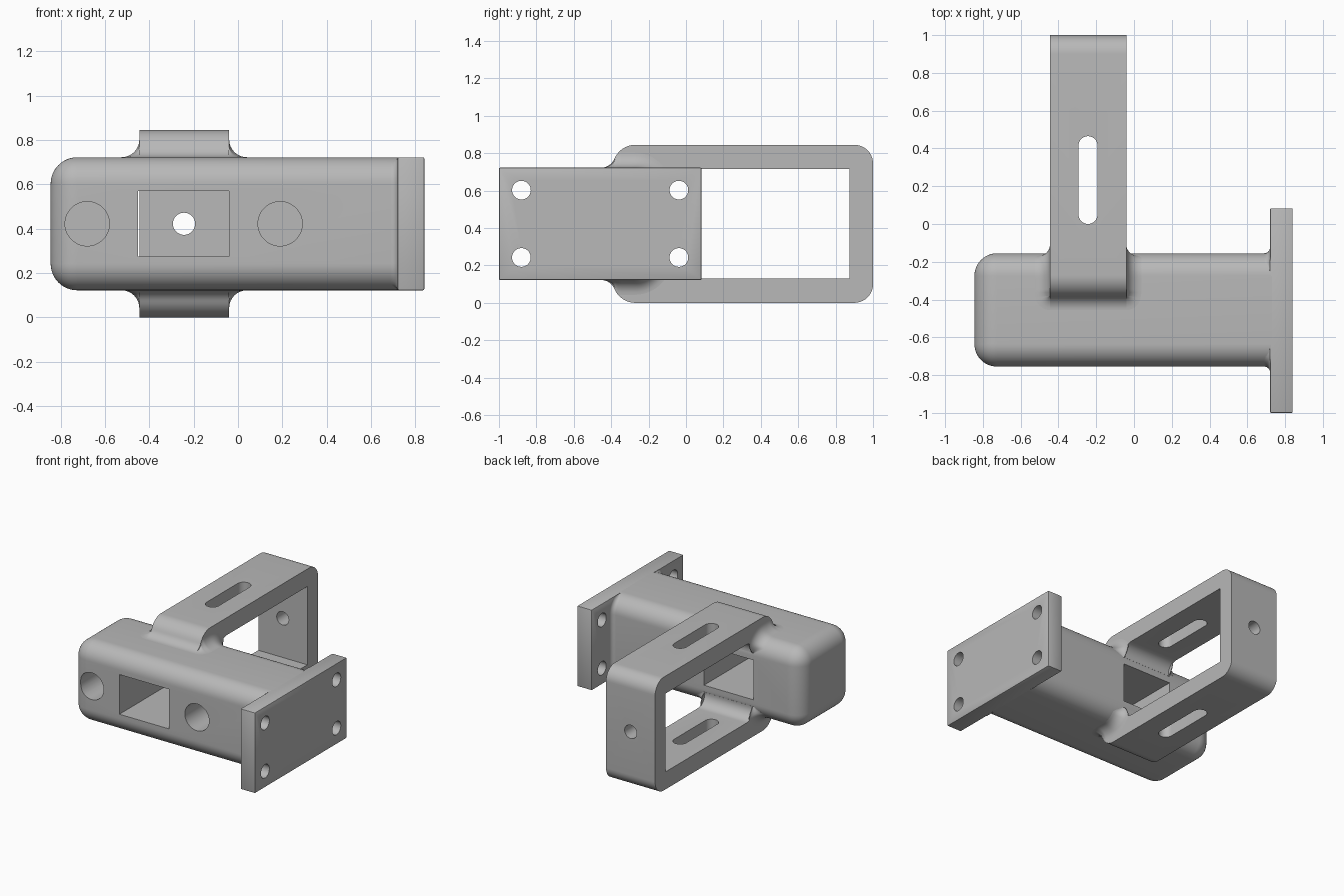
import bpy, bmesh, math
from mathutils import Vector
from math import sin, cos, radians, sqrt

cube = bpy.data.objects.get("Cube")
if cube:
    bpy.data.objects.remove(cube, do_unlink=True)

MID = 0.4225        # height of the mirror plane
ARM_X = -0.2425     # centre line of the bracket
BODY_Y = -0.455     # centre line of the body

grey = bpy.data.materials.new("plain grey")
grey.use_nodes = True
grey.diffuse_color = (0.48, 0.48, 0.48, 1)
grey.node_tree.nodes["Principled BSDF"].inputs["Base Color"].default_value = (0.48, 0.48, 0.48, 1)


def finish(name, bm):
    bmesh.ops.recalc_face_normals(bm, faces=bm.faces)
    mesh = bpy.data.meshes.new(name)
    bm.to_mesh(mesh)
    bm.free()
    mesh.materials.append(grey)
    ob = bpy.data.objects.new(name, mesh)
    bpy.context.collection.objects.link(ob)
    return ob


def arc(cx, cy, r, start, end, n=10):
    angles = [radians(start + (end - start) * i / n) for i in range(n + 1)]
    return [(cx + r * cos(a), cy + r * sin(a)) for a in angles]


def prism(name, pts, axis, lo, hi):
    """Extrude a 2D outline along an axis."""
    def put(u, v, w):
        return {"x": (w, u, v), "y": (u, w, v), "z": (u, v, w)}[axis]
    bm = bmesh.new()
    rings = [[bm.verts.new(put(u, v, w)) for u, v in pts] for w in (lo, hi)]
    for ring in rings:
        bm.faces.new(ring)
    for i in range(len(pts)):
        j = (i + 1) % len(pts)
        bm.faces.new((rings[0][i], rings[0][j], rings[1][j], rings[1][i]))
    return finish(name, bm)


def box(name, lo, hi, radius, segments, keep=lambda e: True):
    """Box with the chosen edges rounded."""
    bm = bmesh.new()
    bmesh.ops.create_cube(bm, size=1)
    for v in bm.verts:
        v.co = [lo[i] if v.co[i] < 0 else hi[i] for i in range(3)]
    bmesh.ops.bevel(bm, geom=[e for e in bm.edges if keep(e)], offset=radius,
                    segments=segments, profile=0.5, affect='EDGES')
    return finish(name, bm)


def cut(ob, cutters):
    for c in cutters:
        mod = ob.modifiers.new("cut", 'BOOLEAN')
        mod.operation, mod.solver, mod.object = 'DIFFERENCE', 'EXACT', c
    graph = bpy.context.evaluated_depsgraph_get()
    mesh = bpy.data.meshes.new_from_object(ob.evaluated_get(graph))
    ob.modifiers.clear()
    ob.data = mesh
    for c in cutters:
        bpy.data.objects.remove(c, do_unlink=True)


def fillet(name, frames, place):
    """Sweep a concave fillet section along frames (point, outward, normal, width, height)."""
    bm = bmesh.new()
    rings = []
    for p, d, n, w, h in frames:
        section = [(-0.005, -0.015), (w, -0.015)]
        for i in range(9):
            a = radians(90 * i / 8)
            section.append((w * (1 - sin(a)), h * (1 - cos(a))))
        section.append((-0.005, h))
        rings.append([bm.verts.new(place(Vector(p) + u * Vector(d) + v * Vector(n)))
                      for u, v in section])
    count = len(rings[0])
    for a, b in zip(rings, rings[1:]):
        for i in range(count):
            j = (i + 1) % count
            bm.faces.new((a[i], a[j], b[j], b[i]))
    bm.faces.new(rings[0])
    bm.faces.new(rings[-1])
    return finish(name, bm)


# Body: rounded block with a window through it and two blind holes
body = box("body", (-0.845, BODY_Y - 0.3, MID - 0.3), (0.73, BODY_Y + 0.3, MID + 0.3),
           0.12, 12, lambda e: not all(v.co.x > 0.7 for v in e.verts))
window = [(-0.45, MID - 0.148), (-0.04, MID - 0.148), (-0.04, MID + 0.148), (-0.45, MID + 0.148)]
cut(body, [prism("window_cutter", window, "y", -1, 0)] +
    [prism("hole_cutter", arc(x, MID, 0.1, 0, 352.5, 47), "y", -1, -0.355)
     for x in (-0.68, 0.19)])

# Mounting plate with four holes
plate = box("mounting_plate", (0.72, -1, MID - 0.3), (0.84, 0.083, MID + 0.3), 0.006, 2)
cut(plate, [prism("bolt_cutter", arc(y, MID + z, 0.05, 0, 350, 35), "x", 0.5, 1)
            for y in (-0.88, -0.038) for z in (-0.18, 0.18)])

# Loop bracket: upper half outline, mirrored downwards
lift = sqrt(0.2025 ** 2 - 0.08 ** 2)
lean = math.degrees(math.atan2(0.08, lift))
upper = [(0.875, 0.292)] + arc(-0.077, 0.212, 0.08, 90, 188.6)
upper += [(-0.17, 0.2), (-0.3, 0.2), (-0.3, 0.29), (-0.27 - lift, 0.29)]
upper += arc(-0.27 - lift, 0.38, 0.08, -90, -lean)
upper += arc(-0.27, 0.3, 0.1225, 180 - lean, 90)[1:]
upper += arc(0.9, 0.3225, 0.1, 90, 0)
outline = [(y, MID + z) for y, z in upper] + [(y, MID - z) for y, z in reversed(upper)]
bracket = prism("loop_bracket", outline, "x", ARM_X - 0.2025, ARM_X + 0.2025)
slot = arc(-0.2435, 0.415, 0.05, 0, 180, 16) + arc(-0.2435, 0.05, 0.05, 180, 360, 16)
cut(bracket, [prism("slot_cutter", slot, "z", -1, 2),
              prism("end_hole_cutter", arc(-0.2435, MID, 0.05, 0, 350, 35), "y", 0.7, 1.2)])

# Fillets where each bracket arm meets the body
frames = []
for i in range(9):
    b = radians(90 * i / 8)
    frames.append(((0.2025, -0.38, 0.3), (sin(b), -cos(b), 0), (0, 0, 1), 0.076, 0.05))
for i in range(1, 7):
    y = -0.38 + 0.105 * i / 6
    h = min(0.08, sqrt(0.1225 ** 2 - (y + 0.27) ** 2))
    frames.append(((0.2025, y, 0.3), (1, 0, 0), (0, 0, 1), 0.08, h))
for i in range(1, 13):
    deg = 90 - 81 * i / 12
    t = radians(deg)
    r = 0.08 * min(1, (deg - 8) / 25)
    frames.append(((0.2025, -0.275 + 0.12 * cos(t), 0.18 + 0.12 * sin(t)),
                   (1, 0, 0), (0, cos(t), sin(t)), r, r))
fillets = []
for sx, side in ((1, "left"), (-1, "right")):
    for sz, level in ((1, "upper"), (-1, "lower")):
        fillets.append(fillet(f"{level}_{side}_arm_fillet", frames, lambda p: (
            ARM_X + sx * p.x, p.y, MID + sz * p.z)))

# Small fillets between the body sides and the plate
frames = []
for sign in (-1, 1):
    for i in range(11):
        t = radians(80 * (i if sign > 0 else 10 - i) / 10)
        r = min(0.03, 0.12 * (1 - sin(t)) / max(sin(t), 0.01))
        frames.append(((0.72, 0.18 + 0.12 * cos(t), sign * (0.18 + 0.12 * sin(t))),
                       (-1, 0, 0), (0, cos(t), sign * sin(t)), r, r))
for sy, side in ((1, "back"), (-1, "front")):
    fillets.append(fillet(f"{side}_plate_fillet", frames, lambda p: (
        p.x, BODY_Y + sy * p.y, MID + p.z)))

# Smooth shading with sharp corners kept
bpy.ops.object.select_all(action='DESELECT')
for ob in [body, plate, bracket] + fillets:
    ob.select_set(True)
    bpy.context.view_layer.objects.active = ob
bpy.ops.object.shade_smooth_by_angle(angle=radians(30))
